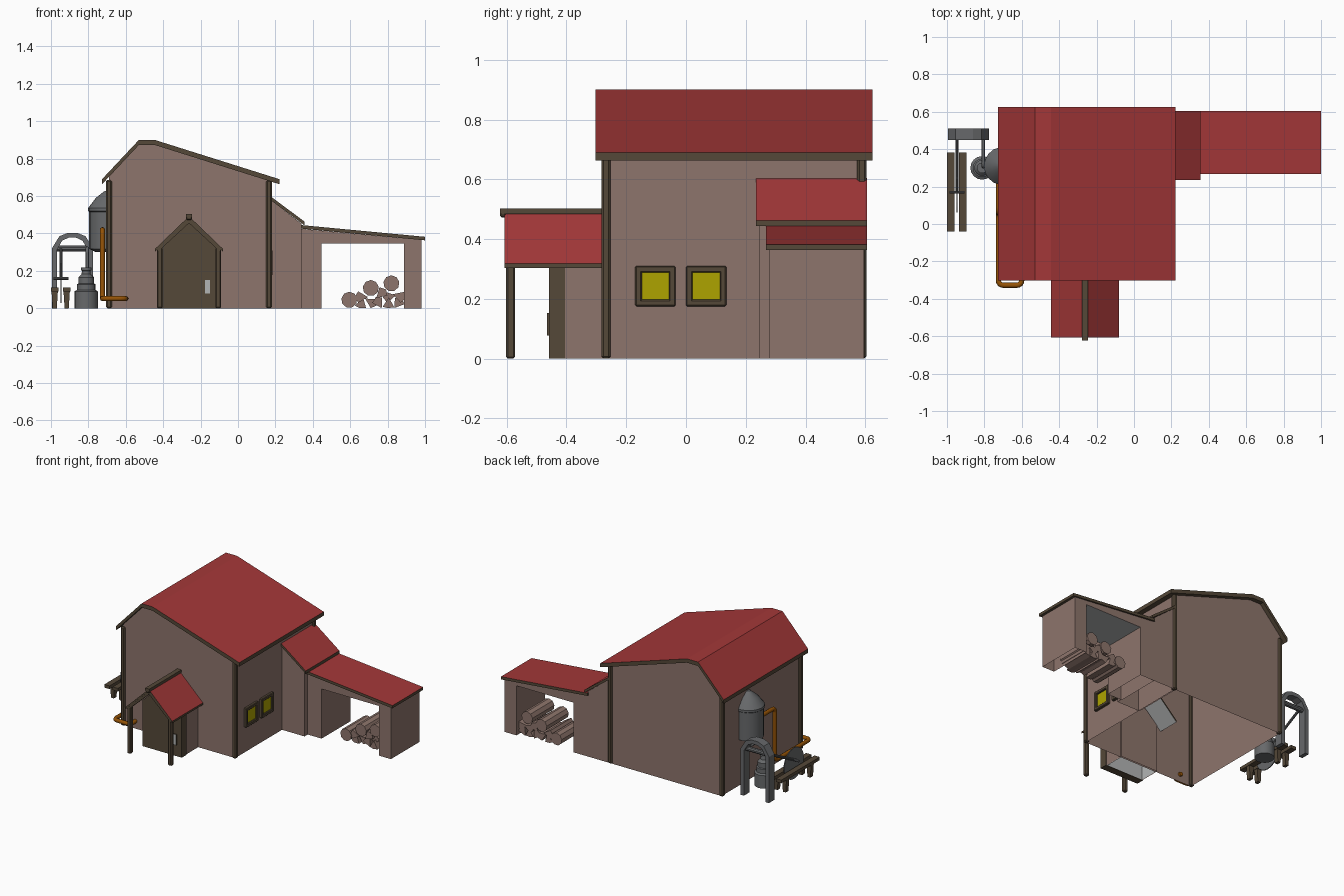
import bpy, bmesh, math
from mathutils import Vector

if "Cube" in bpy.data.objects:
    bpy.data.objects.remove(bpy.data.objects["Cube"], do_unlink=True)


def material(name, r, g, b):
    m = bpy.data.materials.new(name)
    m.use_nodes = True
    m.diffuse_color = (r, g, b, 1)
    m.node_tree.nodes["Principled BSDF"].inputs["Base Color"].default_value = (r, g, b, 1)
    return m


WALL = material("clay wall", 0.27, 0.178, 0.15)
RED = material("red roof", 0.37, 0.039, 0.04)
WOOD = material("dark timber", 0.09, 0.065, 0.04)
YELLOW = material("yellow glass", 0.42, 0.37, 0.0)
METAL = material("grey metal", 0.135, 0.14, 0.145)
COPPER = material("copper", 0.30, 0.087, 0.002)
PALE = material("pale grey", 0.45, 0.46, 0.46)


def finish(name, bm, mats, rule=None, smooth=False, hollow=False):
    bmesh.ops.recalc_face_normals(bm, faces=bm.faces)
    bm.normal_update()
    if rule:
        for f in bm.faces:
            f.material_index = rule(f)
    if hollow:  # leave the underside open
        floor = [f for f in bm.faces if max(v.co.z for v in f.verts) < 0.01]
        bmesh.ops.delete(bm, geom=floor, context="FACES")
    me = bpy.data.meshes.new(name)
    bm.to_mesh(me)
    bm.free()
    for m in mats:
        me.materials.append(m)
    ob = bpy.data.objects.new(name, me)
    bpy.context.collection.objects.link(ob)
    if smooth:
        bpy.ops.object.select_all(action="DESELECT")
        ob.select_set(True)
        bpy.context.view_layer.objects.active = ob
        bpy.ops.object.shade_smooth_by_angle(angle=math.radians(35))
    return ob


def prism(name, pts, y0, y1, mats, rule=None, hollow=False):
    """Extrude an x-z outline along y."""
    bm = bmesh.new()
    face = bm.faces.new([bm.verts.new((x, y0, z)) for x, z in pts])
    ext = bmesh.ops.extrude_face_region(bm, geom=[face])
    moved = [v for v in ext["geom"] if isinstance(v, bmesh.types.BMVert)]
    bmesh.ops.translate(bm, verts=moved, vec=(0, y1 - y0, 0))
    return finish(name, bm, mats, rule, hollow=hollow)


def box(name, x0, x1, y0, y1, z0, z1, mat, bevel=0):
    ob = prism(name, [(x0, z0), (x1, z0), (x1, z1), (x0, z1)], y0, y1, [mat])
    if bevel:
        mod = ob.modifiers.new("chamfer", "BEVEL")
        mod.width, mod.segments = bevel, 1
    return ob


def roof(name, pts, y0, y1, thick, under=WOOD):
    """Slab following a roof line: red on top, timber edges."""
    outline = pts + [(x, z - thick) for x, z in reversed(pts)]
    side = lambda f: 1 if f.normal.z > 0.3 else 2 if f.normal.z < -0.3 else 0
    return prism(name, outline, y0, y1, [WOOD, RED, under], side)


def lathe(name, x, y, profile, mat, sides=16):
    """Stack of rings given as (radius, height)."""
    bm = bmesh.new()
    rings = []
    for r, z in profile:
        rings.append([bm.verts.new((x + r * math.cos(a), y + r * math.sin(a), z))
                      for a in (math.tau * i / sides for i in range(sides))])
    for lo, hi in zip(rings, rings[1:]):
        for i in range(sides):
            j = (i + 1) % sides
            bm.faces.new((lo[i], lo[j], hi[j], hi[i]))
    bm.faces.new(rings[0])
    bm.faces.new(rings[-1])
    return finish(name, bm, [mat], smooth=True)


def rod(name, a, b, r, mat, sides=10, smooth=True):
    a, b = Vector(a), Vector(b)
    bm = bmesh.new()
    bmesh.ops.create_cone(bm, cap_ends=True, segments=sides, radius1=r, radius2=r,
                          depth=(b - a).length)
    turn = (b - a).to_track_quat("Z", "Y").to_matrix().to_4x4()
    turn.translation = (a + b) / 2
    bmesh.ops.transform(bm, matrix=turn, verts=bm.verts)
    return finish(name, bm, [mat], smooth=smooth)


def pipe(name, path, r, bend, mat):
    """Round tube along a path with softened corners."""
    p = [Vector(v) for v in path]
    pts = [p[0]]
    for a, c, b in zip(p, p[1:], p[2:]):
        s = c + (a - c).normalized() * bend
        e = c + (b - c).normalized() * bend
        pts += [s.lerp(c, t).lerp(c.lerp(e, t), t) for t in (0, 0.25, 0.5, 0.75, 1)]
    pts.append(p[-1])
    cu = bpy.data.curves.new(name, "CURVE")
    cu.dimensions = "3D"
    cu.bevel_depth, cu.bevel_resolution, cu.use_fill_caps = r, 2, True
    sp = cu.splines.new("POLY")
    sp.points.add(len(pts) - 1)
    for q, v in zip(sp.points, pts):
        q.co = (*v, 1)
    cu.materials.append(mat)
    bpy.context.collection.objects.link(bpy.data.objects.new(name, cu))


# Main house, open underneath
prism("house_walls", [(-0.69, 0), (0.167, 0), (0.167, 0.685), (-0.447, 0.878),
                      (-0.525, 0.878), (-0.69, 0.706)], -0.27, 0.595, [WALL], hollow=True)
roof("main_roof", [(-0.727, 0.69), (-0.53, 0.9), (-0.445, 0.9), (0.222, 0.69)],
     -0.303, 0.625, 0.027)
for x in (-0.706, 0.15):
    for y in (-0.283, 0.573):
        box("corner_post", x, x + 0.031, y, y + 0.031, 0, 0.685, WOOD, 0.007)

# Side windows
for y in (-0.17, 0):
    yc, zc = y + 0.0675, 0.2425
    for s in (-1, 1):
        e = s * 0.0565
        box("window_jamb", 0.16, 0.185, yc + e - 0.011, yc + e + 0.011, 0.175, 0.31, WOOD, 0.004)
        box("window_rail", 0.16, 0.185, yc - 0.0675, yc + 0.0675,
            zc + e - 0.011, zc + e + 0.011, WOOD, 0.004)
    box("window_pane", 0.165, 0.173, yc - 0.046, yc + 0.046, 0.197, 0.288, YELLOW)

# Entrance porch
CX = -0.262


def gable(half, eave, peak):
    return [(CX - half, 0), (CX + half, 0), (CX + half, eave), (CX, peak), (CX - half, eave)]


prism("entrance_walls", gable(0.145, 0.33, 0.462), -0.407, -0.26, [WALL], hollow=True)
prism("entrance_lining", gable(0.14, 0.325, 0.455), -0.402, -0.272, [PALE], hollow=True)
prism("entrance_door", gable(0.15, 0.32, 0.462), -0.458, -0.405, [WOOD])
prism("door_handle", [(-0.177, 0.078), (-0.15, 0.078), (-0.15, 0.152), (-0.177, 0.152)],
      -0.466, -0.457, [WOOD, PALE], lambda f: int(f.normal.y < -0.5))
roof("porch_roof", [(CX - 0.181, 0.318), (CX, 0.492), (CX + 0.181, 0.318)],
     -0.607, -0.115, 0.014, PALE)
prism("porch_rafters", [(CX - 0.175, 0.32), (CX, 0.486), (CX + 0.175, 0.32), (CX + 0.165, 0.303),
                        (CX, 0.455), (CX - 0.165, 0.303)], -0.603, -0.575, [WOOD])
box("porch_ridge_beam", CX - 0.016, CX + 0.016, -0.622, -0.27, 0.484, 0.503, WOOD)
box("ridge_beam_end", CX - 0.016, CX + 0.016, -0.622, -0.603, 0.472, 0.503, WOOD, 0.006)
for s in (-1, 1):
    x = CX + s * 0.157
    box("porch_post", x - 0.015, x + 0.015, -0.602, -0.572, 0, 0.325, WOOD, 0.006)

# Link between house and log shed
prism("link_walls", [(0.16, 0), (0.34, 0), (0.34, 0.452), (0.16, 0.59)], 0.245, 0.595,
      [WALL], hollow=True)
roof("link_roof", [(0.165, 0.605), (0.356, 0.463)], 0.235, 0.605, 0.02)

# Open log shed
prism("log_shed", [(0.335, 0), (0.447, 0), (0.447, 0.345), (0.887, 0.345), (0.887, 0),
                   (0.98, 0), (0.98, 0.365), (0.335, 0.425)], 0.28, 0.595, [WALL, PALE],
      lambda f: int(f.normal.z < -0.5 and f.calc_center_median().z > 0.2), hollow=True)
roof("shed_roof", [(0.335, 0.445), (1.0, 0.382)], 0.268, 0.605, 0.019)

# Stacked logs: round ones and split pieces
for x, z in ((0.595, 0.045), (0.71, 0.108), (0.82, 0.133)):
    rod("round_log", (x, 0.335, z), (x, 0.575, z), 0.043, WALL, 9, False)
for i, (x, z) in enumerate([(0.66, 0.06), (0.66, 0.022), (0.71, 0.033), (0.765, 0.078),
                            (0.752, 0.028), (0.81, 0.062), (0.805, 0.024), (0.862, 0.064),
                            (0.855, 0.024)]):
    wedge = [(x + 0.035 * math.cos(i * 1.3 + t), max(z + 0.035 * math.sin(i * 1.3 + t), 0.001))
             for t in (0, 2.1, 3.1, 4.2)]
    prism("split_log", wedge, 0.34 + 0.01 * (i % 3), 0.57, [WALL])

# Wall tank
lathe("wall_tank", -0.70, 0.31, [(0.06, 0.30), (0.096, 0.318), (0.096, 0.515), (0.102, 0.52),
                                 (0.102, 0.535), (0.06, 0.59), (0.012, 0.628)], METAL, 18)

# Small still with its neck and feed pipe
lathe("still", -0.812, 0.30, [(0.063, 0), (0.063, 0.09), (0.05, 0.098), (0.05, 0.128),
                              (0.042, 0.132), (0.042, 0.165), (0.025, 0.182), (0.022, 0.2),
                              (0.028, 0.203), (0.028, 0.218)], METAL)
pipe("still_neck", [(-0.806, 0.305, 0.21), (-0.806, 0.305, 0.322), (-0.806, 0.48, 0.322)],
     0.009, 0.025, METAL)

# Copper pipe from the tank, down the wall and round the corner
pipe("copper_pipe", [(-0.725, 0.25, 0.42), (-0.725, 0.06, 0.42), (-0.725, 0.06, 0.052),
                     (-0.725, -0.328, 0.052), (-0.6, -0.328, 0.052), (-0.6, -0.255, 0.052)],
     0.014, 0.03, COPPER)

# Arched saw frame
prism("saw_arch", [(-0.995, 0), (-0.995, 0.32), (-0.955, 0.385), (-0.91, 0.403), (-0.86, 0.403),
                   (-0.815, 0.385), (-0.775, 0.32), (-0.775, 0), (-0.802, 0), (-0.802, 0.312),
                   (-0.832, 0.362), (-0.865, 0.377), (-0.905, 0.377), (-0.94, 0.362),
                   (-0.968, 0.312), (-0.968, 0)], 0.45, 0.51, [METAL])
rod("arch_crossbar", (-0.985, 0.48, 0.32), (-0.785, 0.48, 0.32), 0.016, METAL)

# Circular saw on its arm
SX, SY, SZ = -0.947, 0.17, 0.135
rod("saw_blade", (SX - 0.003, SY, SZ), (SX + 0.003, SY, SZ), 0.108, METAL, 24, False)
rod("saw_axle", (SX - 0.04, SY, 0.16), (SX + 0.04, SY, 0.16), 0.008, METAL)
rod("saw_arm", (SX, 0.48, 0.32), (SX, SY, 0.16), 0.009, METAL)

# Split saw bench
for x in (-1.0, -0.936):
    box("bench_plank", x, x + 0.04, -0.04, 0.382, 0.09, 0.112, WOOD)
    for y in (0.02, 0.29):
        prism("bench_leg", [(x + 0.009, 0), (x + 0.031, 0), (x + 0.037, 0.092),
                            (x + 0.003, 0.092)], y, y + 0.03, [WOOD])
